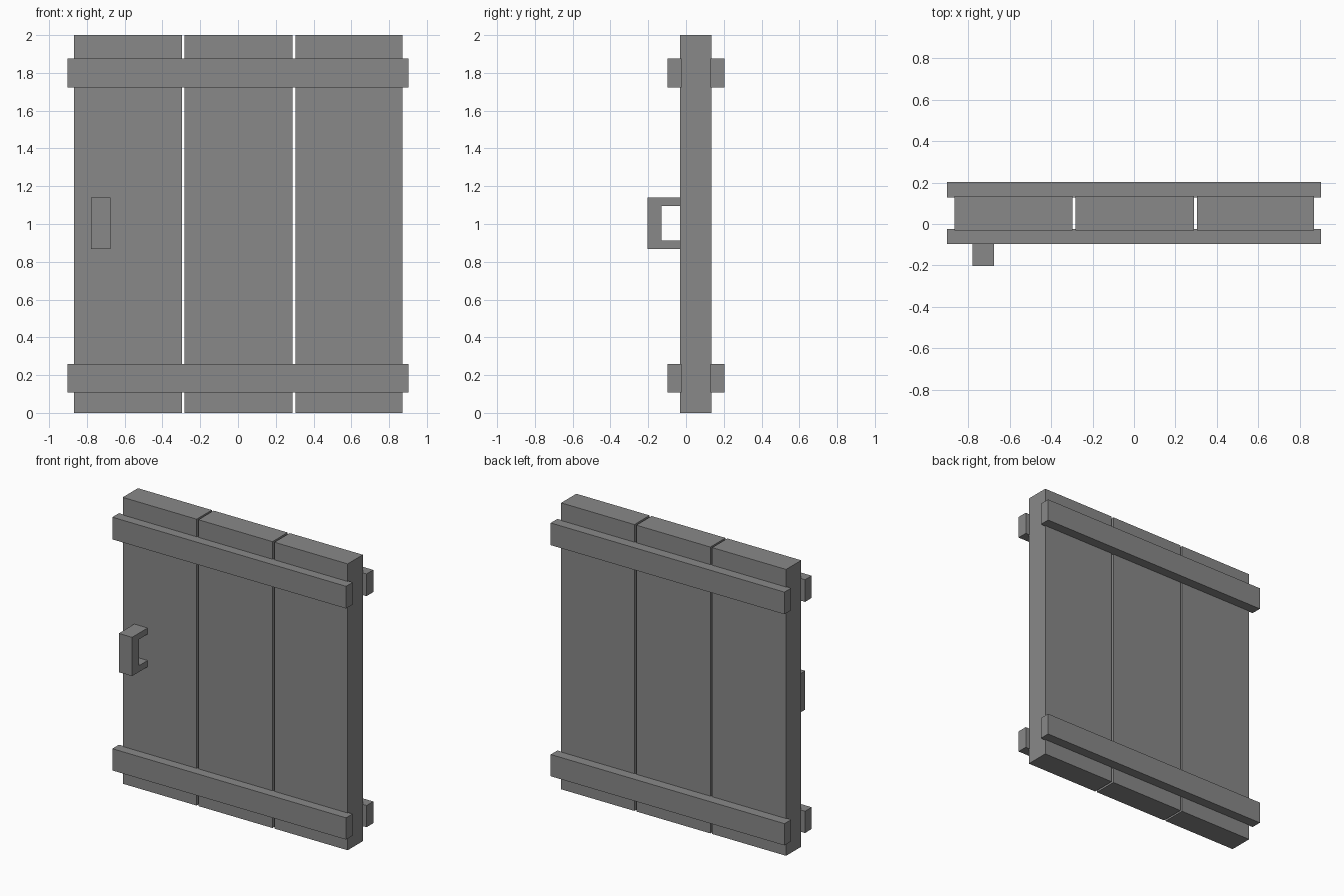
import bpy
import bmesh

cube = bpy.data.objects.get("Cube")
if cube:
    bpy.data.objects.remove(cube, do_unlink=True)

# Single flat grey
grey = bpy.data.materials.new("grey")
grey.use_nodes = True
colour = (0.25, 0.25, 0.25, 1)
grey.diffuse_color = colour
grey.node_tree.nodes["Principled BSDF"].inputs["Base Color"].default_value = colour


def prism(name, profile, x0, x1):
    """Extrude a closed (y, z) profile along x from x0 to x1."""
    bm = bmesh.new()
    face = bm.faces.new([bm.verts.new((x0, y, z)) for y, z in profile])
    ext = bmesh.ops.extrude_face_region(bm, geom=[face])
    moved = [v for v in ext["geom"] if isinstance(v, bmesh.types.BMVert)]
    bmesh.ops.translate(bm, vec=(x1 - x0, 0, 0), verts=moved)
    bmesh.ops.recalc_face_normals(bm, faces=bm.faces)
    mesh = bpy.data.meshes.new(name)
    bm.to_mesh(mesh)
    bm.free()
    mesh.materials.append(grey)
    obj = bpy.data.objects.new(name, mesh)
    bpy.context.collection.objects.link(obj)
    return obj


def box(name, x, y, z):
    return prism(name, [(y[0], z[0]), (y[1], z[0]), (y[1], z[1]), (y[0], z[1])], *x)


# Three upright planks with narrow gaps
planks = {"right": (-0.868, -0.297), "middle": (-0.283, 0.289), "left": (0.304, 0.87)}
for side, x in planks.items():
    box(f"{side}_plank", x, (-0.032, 0.135), (0, 2))

# Crossbars on both faces, slightly sunk into the planks
for level, z in {"lower": (0.108, 0.26), "upper": (1.722, 1.877)}.items():
    for face, y in {"front": (-0.097, -0.024), "back": (0.129, 0.203)}.items():
        box(f"{face}_{level}_crossbar", (-0.903, 0.903), y, z)

# U-shaped pull handle
handle = [(-0.032, 0.868), (-0.203, 0.868), (-0.203, 1.139), (-0.032, 1.139),
          (-0.032, 1.096), (-0.129, 1.096), (-0.129, 0.912), (-0.032, 0.912)]
prism("handle", handle, -0.779, -0.676)
